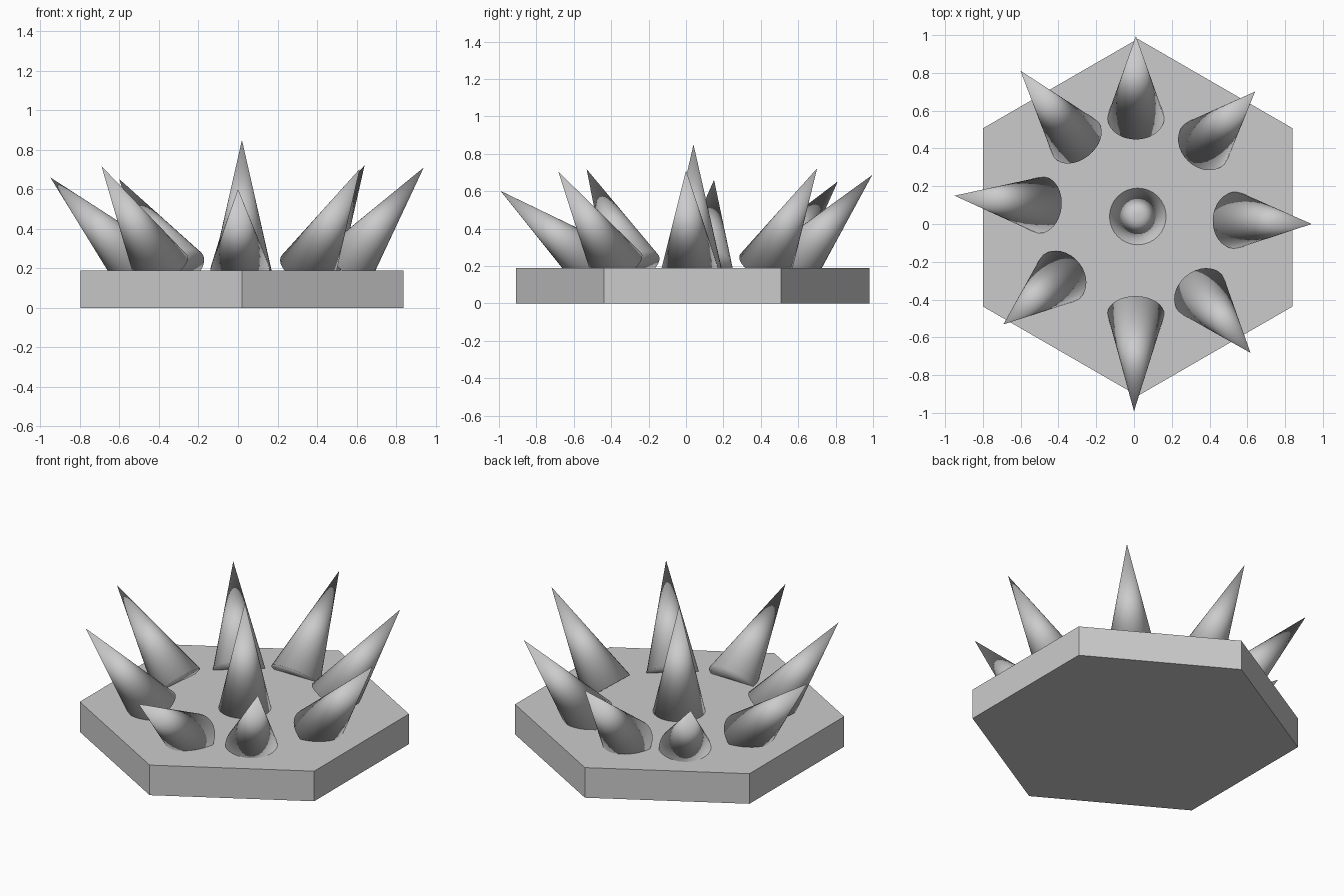
import bpy
import math
from mathutils import Vector

cube = bpy.data.objects.get("Cube")
if cube:
    bpy.data.objects.remove(cube, do_unlink=True)

grey = bpy.data.materials.new("light grey")
grey.use_nodes = True
grey.diffuse_color = (0.6, 0.6, 0.6, 1)
grey.node_tree.nodes["Principled BSDF"].inputs["Base Color"].default_value = (0.6, 0.6, 0.6, 1)

PLATE_TOP = 0.19
SPIKE_RADIUS = 0.15
SPIKE_LENGTH = 0.66


def finish(name):
    obj = bpy.context.object
    obj.name = name
    obj.data.name = name
    obj.data.materials.append(grey)
    return obj


def spike(name, base, tip):
    """Cone whose base centre lies on the plate, leaning towards the tip."""
    foot = Vector((*base, PLATE_TOP))
    axis = (Vector(tip) - foot).normalized()
    bpy.ops.mesh.primitive_cone_add(
        vertices=32, radius1=SPIKE_RADIUS, radius2=0, depth=SPIKE_LENGTH,
        location=foot + axis * SPIKE_LENGTH / 2,
        rotation=axis.to_track_quat('Z', 'Y').to_euler())
    finish(name)
    # The rim is shaded softly into the base cap
    bpy.ops.object.shade_smooth()


# Hexagonal plate, corners pointing front and back
bpy.ops.mesh.primitive_cylinder_add(
    vertices=6, radius=0.945, depth=PLATE_TOP, location=(0.02, 0.035, PLATE_TOP / 2))
finish("base_plate")

# Upright spike in the middle and a ring of spikes leaning outwards
spike("center_spike", (0.02, 0.04), (0.02, 0.04, 0.85))
spike("back_spike", (0.01, 0.56), (0.01, 0.99, 0.68))
spike("front_spike", (0.01, -0.475), (0.0, -0.99, 0.60))
spike("left_spike", (0.535, 0.02), (0.94, 0.0, 0.71))
spike("right_spike", (-0.49, 0.1), (-0.95, 0.15, 0.66))
spike("back_right_spike", (-0.305, 0.445), (-0.60, 0.81, 0.65))
spike("back_left_spike", (0.37, 0.42), (0.64, 0.70, 0.72))
spike("front_right_spike", (-0.385, -0.28), (-0.69, -0.53, 0.715))
spike("front_left_spike", (0.35, -0.365), (0.615, -0.68, 0.70))
